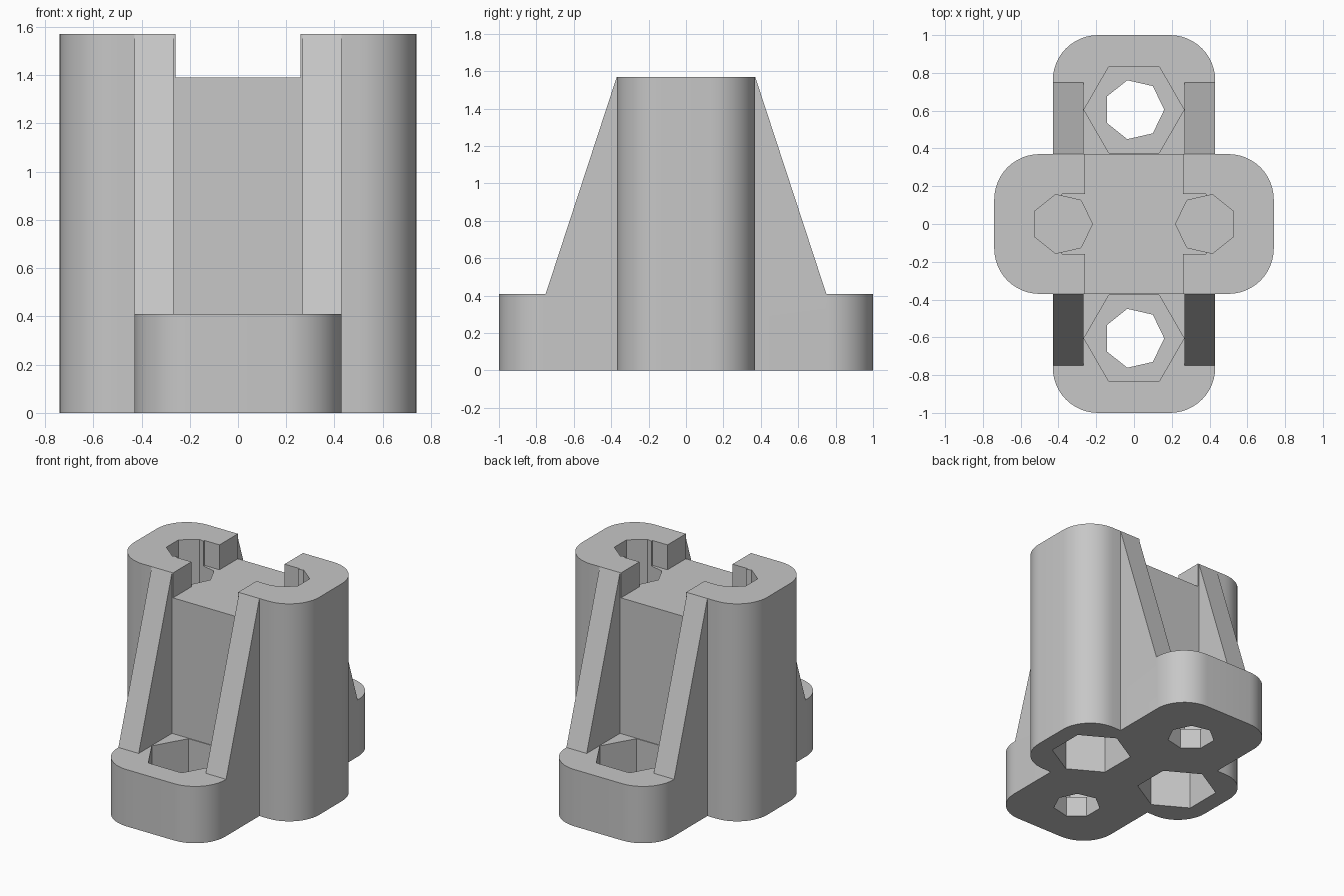
import bpy
import bmesh
from math import cos, sin, pi, radians
from mathutils import Vector

cube = bpy.data.objects.get("Cube")
if cube:
    bpy.data.objects.remove(cube, do_unlink=True)

grey = bpy.data.materials.new("plain grey")
grey.use_nodes = True
colour = (0.57, 0.57, 0.57, 1)
grey.diffuse_color = colour
grey.node_tree.nodes["Principled BSDF"].inputs["Base Color"].default_value = colour


def prism(name, points, offset):
    """Extrude a closed outline of 3D points by an offset."""
    bm = bmesh.new()
    face = bm.faces.new([bm.verts.new(p) for p in points])
    out = bmesh.ops.extrude_face_region(bm, geom=[face])
    moved = [v for v in out["geom"] if isinstance(v, bmesh.types.BMVert)]
    bmesh.ops.translate(bm, verts=moved, vec=Vector(offset))
    bmesh.ops.recalc_face_normals(bm, faces=bm.faces[:])
    mesh = bpy.data.meshes.new(name)
    bm.to_mesh(mesh)
    bm.free()
    mesh.materials.append(grey)
    obj = bpy.data.objects.new(name, mesh)
    bpy.context.collection.objects.link(obj)
    return obj


def rounded_block(name, hx, hy, radius, height, steps=12):
    points = []
    for i, (sx, sy) in enumerate(((1, 1), (-1, 1), (-1, -1), (1, -1))):
        for k in range(steps + 1):
            a = (i + k / steps) * pi / 2
            points.append((sx * (hx - radius) + radius * cos(a),
                           sy * (hy - radius) + radius * sin(a), 0))
    return prism(name, points, (0, 0, height))


def polygon_cutter(name, sides, radius, x, y, z0, z1, turn=0):
    points = [(x + radius * cos(turn + 2 * pi * k / sides),
               y + radius * sin(turn + 2 * pi * k / sides), z0) for k in range(sides)]
    return prism(name, points, (0, 0, z1 - z0))


def box_cutter(name, x0, x1, hy, z0, z1):
    return prism(name, [(x0, -hy, z0), (x1, -hy, z0), (x1, hy, z0), (x0, hy, z0)],
                 (0, 0, z1 - z0))


def combine(target, tool, operation):
    tool.hide_render = True
    mod = target.modifiers.new("join", "BOOLEAN")
    mod.operation = operation
    mod.solver = "EXACT"
    mod.object = tool
    bpy.context.view_layer.objects.active = target
    bpy.ops.object.modifier_apply(modifier=mod.name)
    bpy.data.objects.remove(tool, do_unlink=True)


TOP, FOOT, SADDLE = 1.57, 0.41, 1.39

# Tall body crossed by the low foot
body = rounded_block("bracket_body", 0.74, 0.37, 0.24, TOP)
combine(body, rounded_block("foot", 0.43, 1.0, 0.24, FOOT), "UNION")

# Four sloping ribs
for sx in (-1, 1):
    for sy in (-1, 1):
        outline = [(0.3, 0.35), (0.75, FOOT), (0.37, TOP), (0.3, 1.35)]
        rib = prism("rib", [(sx * 0.268, sy * y, z) for y, z in outline],
                    (sx * 0.162, 0, 0))
        combine(body, rib, "UNION")

# Saddle between the two towers
combine(body, box_cutter("saddle", -0.26, 0.26, 1.2, SADDLE, 1.8), "DIFFERENCE")

# Foot holes with six-sided recesses on top
for sy in (-1, 1):
    y = sy * 0.605
    combine(body, polygon_cutter("foot_hole", 7, 0.16, 0, y, -0.1, 0.5), "DIFFERENCE")
    combine(body, polygon_cutter("foot_recess", 6, 0.265, 0, y, 0.15, 0.5), "DIFFERENCE")

# Tower holes open to the saddle, with six-sided pockets underneath
for s in (-1, 1):
    x = s * 0.38
    turn = pi if s > 0 else 0
    combine(body, polygon_cutter("tower_hole", 7, 0.16, x, 0, 0.44, 1.8, turn), "DIFFERENCE")
    combine(body, box_cutter("tower_slot", min(s * 0.2, x), max(s * 0.2, x),
                             0.16, SADDLE, 1.8), "DIFFERENCE")
    combine(body, polygon_cutter("tower_pocket", 6, 0.27, x, 0, -0.1, 0.4, pi / 6),
            "DIFFERENCE")

# Smooth rounded corners, sharp edges elsewhere
bpy.ops.object.select_all(action="DESELECT")
body.select_set(True)
bpy.context.view_layer.objects.active = body
bpy.ops.object.shade_smooth_by_angle(angle=radians(25))
